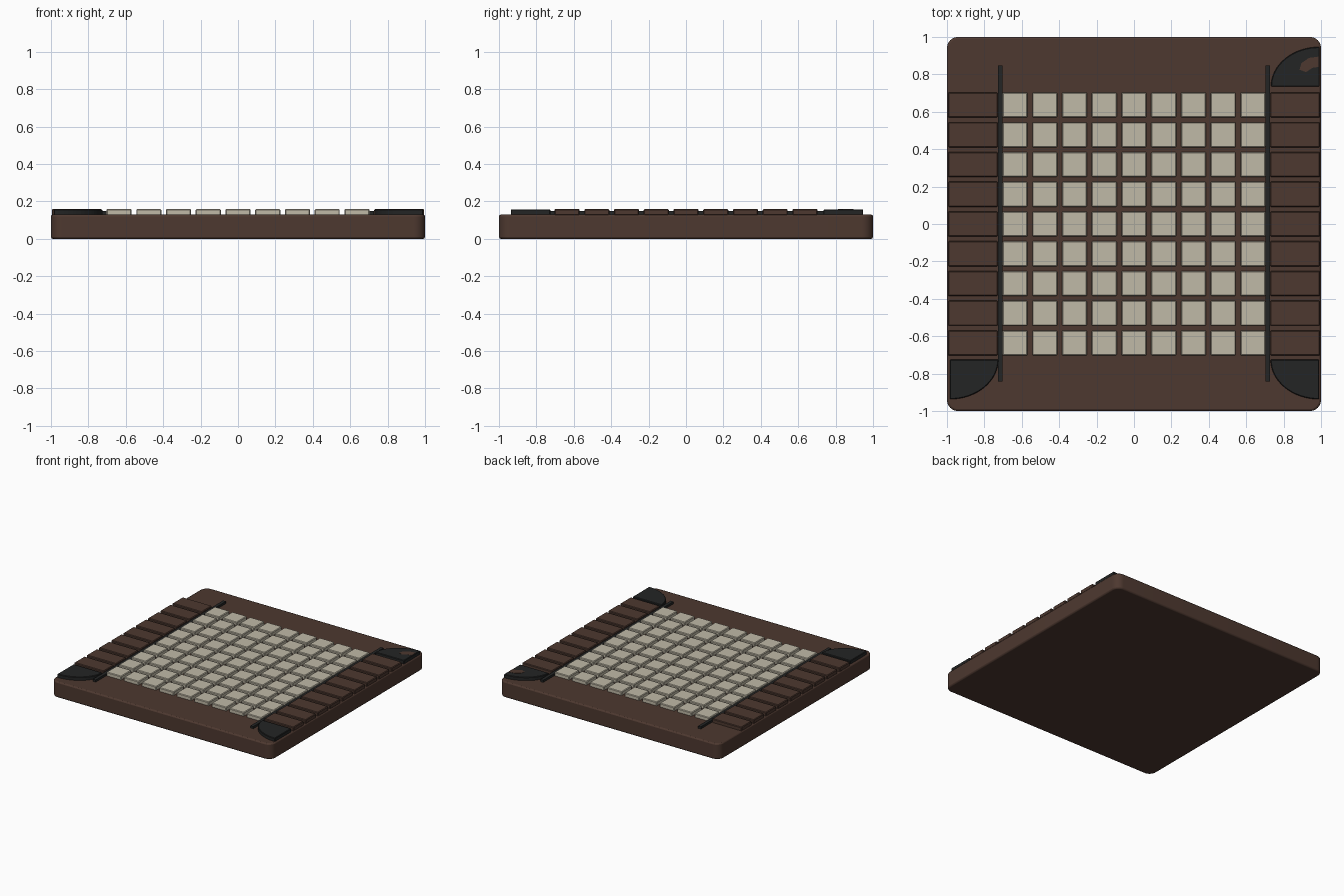
import bpy, bmesh, math

if "Cube" in bpy.data.objects:
    bpy.data.objects.remove(bpy.data.objects["Cube"])

def material(name, rgb):
    m = bpy.data.materials.new(name)
    m.diffuse_color = (*rgb, 1)
    m.use_nodes = True
    m.node_tree.nodes["Principled BSDF"].inputs["Base Color"].default_value = m.diffuse_color
    return m

BROWN = material("dark_wood", (0.075, 0.040, 0.029))
CREAM = material("cream_tile", (0.53, 0.49, 0.39))
BLACK = material("charcoal", (0.017, 0.018, 0.018))

def finish(name, bm, mat, bevel=0.0, segments=1):
    bmesh.ops.recalc_face_normals(bm, faces=bm.faces[:])
    me = bpy.data.meshes.new(name)
    bm.to_mesh(me)
    bm.free()
    me.materials.append(mat)
    ob = bpy.data.objects.new(name, me)
    bpy.context.collection.objects.link(ob)
    if bevel:
        mod = ob.modifiers.new("edge_bevel", 'BEVEL')
        mod.width = bevel
        mod.segments = segments
        mod.limit_method = 'ANGLE'
        mod.angle_limit = math.radians(40)
    return ob

def add_prism(bm, pts, z0, z1):
    lo = [bm.verts.new((x, y, z0)) for x, y in pts]
    hi = [bm.verts.new((x, y, z1)) for x, y in pts]
    n = len(pts)
    bm.faces.new(lo[::-1])
    bm.faces.new(hi)
    for i in range(n):
        j = (i + 1) % n
        bm.faces.new((lo[i], lo[j], hi[j], hi[i]))

def rect(x0, x1, y0, y1):
    return [(x0, y0), (x1, y0), (x1, y1), (x0, y1)]

# Board with rounded corners
R, outline = 0.06, []
for k, (sx, sy) in enumerate(((1, 1), (-1, 1), (-1, -1), (1, -1))):
    for i in range(9):
        a = math.pi / 2 * (k + i / 8)
        outline.append((sx * (1 - R) + R * math.cos(a), sy * (1 - R) + R * math.sin(a)))
bm = bmesh.new()
add_prism(bm, outline, 0, 0.13)
board = finish("board", bm, BROWN, 0.01, 2)
bpy.context.view_layer.objects.active = board
board.select_set(True)
bpy.ops.object.shade_smooth_by_angle(angle=math.radians(35))

# 9 x 9 playing tiles
centres = [(i - 4) * 0.159 for i in range(9)]
H = 0.067
bm = bmesh.new()
for x in centres:
    for y in centres:
        add_prism(bm, rect(x - H, x + H, y - H, y + H), 0.125, 0.16)
finish("playing_tiles", bm, CREAM, 0.005)

for side, s in (("left", -1), ("right", 1)):
    # Row of side slats
    bm = bmesh.new()
    for y in centres:
        x0, x1 = sorted((s * 0.728, s * 0.995))
        add_prism(bm, rect(x0, x1, y - H, y + H), 0.125, 0.16)
    finish(side + "_slats", bm, BROWN, 0.005)
    # Long divider bar
    bm = bmesh.new()
    x0, x1 = sorted((s * 0.702, s * 0.728))
    add_prism(bm, rect(x0, x1, -0.842, 0.848), 0.125, 0.148)
    finish(side + "_divider", bm, BLACK)

# Quarter-round corner plates on three corners
for name, sx, sy, cx, cy in (("front_left", -1, -1, 0.985, 0.725),
                             ("front_right", 1, -1, 0.99, 0.725),
                             ("back_right", 1, 1, 0.992, 0.735)):
    pts = [(sx * cx, sy * cy)]
    for i in range(17):
        a = math.pi / 2 * i / 16
        pts.append((sx * (cx - 0.26 * math.cos(a)), sy * (cy + 0.212 * math.sin(a))))
    bm = bmesh.new()
    add_prism(bm, pts, 0.125, 0.158)
    finish(name + "_corner_plate", bm, BLACK, 0.004)

# Worn wood patch on the back right plate
bm = bmesh.new()
add_prism(bm, [(0.987, 0.895), (0.935, 0.888), (0.895, 0.86), (0.885, 0.825),
               (0.92, 0.812), (0.955, 0.835), (0.987, 0.84)], 0.156, 0.1595)
finish("wood_patch", bm, BROWN)
